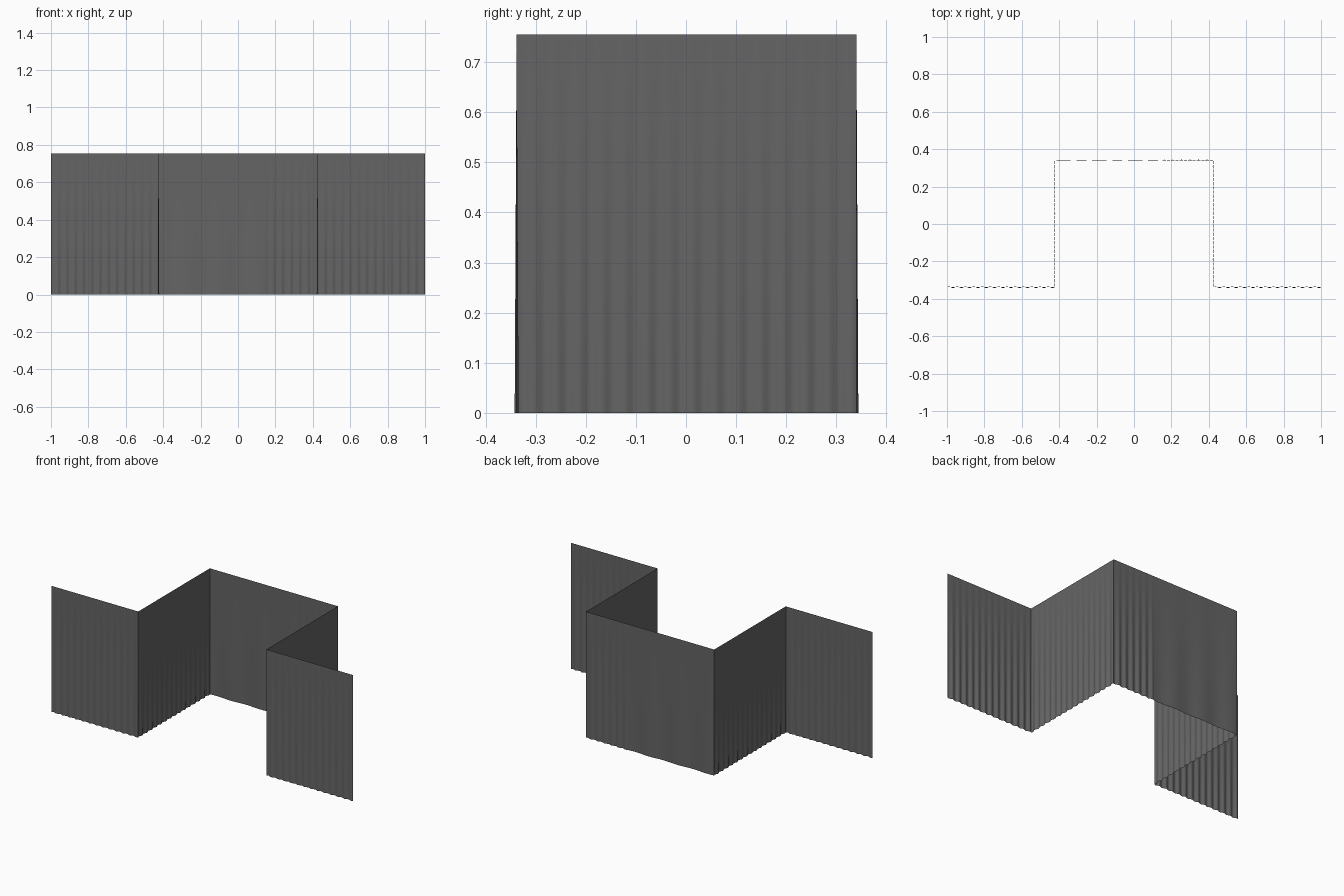
import bpy, bmesh, math
from mathutils import Vector

if "Cube" in bpy.data.objects:
    bpy.data.objects.remove(bpy.data.objects["Cube"])

HEIGHT = 0.755
ROWS = 8
FOLD = 0.045      # fold wavelength
AMP = 0.004       # fold depth at the hem

# Plan of the hanging cloth: wing, side, back, side, wing
plan = [Vector(p) for p in [(-1, -0.338), (-0.425, -0.338), (-0.425, 0.34),
                            (0.425, 0.34), (0.425, -0.338), (1, -0.338)]]


def fold_offset(panel, p, s, length):
    """Sideways ripple at distance s along a panel; zero at both corners."""
    if panel == 2 and p.x < 0.15:
        # broad, shallow folds across most of the back
        u = (p.x + 0.425) / 0.575
        return 0.7 * AMP * math.sin(6 * math.pi * u)
    if panel == 2:
        u = (p.x - 0.15) / 0.275
        return AMP * math.sin(12 * math.pi * u)
    waves = round(length / FOLD)
    return AMP * math.sin(2 * math.pi * waves * s / length)


# Top line and ripple direction for every column
columns = []
for i in range(len(plan) - 1):
    a, b = plan[i], plan[i + 1]
    length = (b - a).length
    d = (b - a) / length
    n = Vector((-d.y, d.x))
    steps = round(length / FOLD) * 8
    for k in range(steps + (i == len(plan) - 2)):
        s = length * k / steps
        p = a + d * s
        columns.append((p, n * fold_offset(i, p, s, length)))

# Sheet: straight along the top edge, folds deepening towards the hem
bm = bmesh.new()
grid = []
for p, off in columns:
    col = []
    for r in range(ROWS + 1):
        t = r / ROWS
        q = p + off * (1 - t)
        col.append(bm.verts.new((q.x, q.y, HEIGHT * t)))
    grid.append(col)
for c0, c1 in zip(grid, grid[1:]):
    for r in range(ROWS):
        bm.faces.new((c0[r], c1[r], c1[r + 1], c0[r + 1]))

mesh = bpy.data.meshes.new("curtain")
bm.to_mesh(mesh)
bm.free()
curtain = bpy.data.objects.new("curtain", mesh)
bpy.context.collection.objects.link(curtain)

# Dark grey cloth
cloth = bpy.data.materials.new("dark_cloth")
cloth.diffuse_color = (0.13, 0.13, 0.13, 1)
cloth.use_nodes = True
cloth.node_tree.nodes["Principled BSDF"].inputs["Base Color"].default_value = cloth.diffuse_color
mesh.materials.append(cloth)

bpy.context.view_layer.objects.active = curtain
curtain.select_set(True)
bpy.ops.object.shade_smooth_by_angle(angle=math.radians(50))
